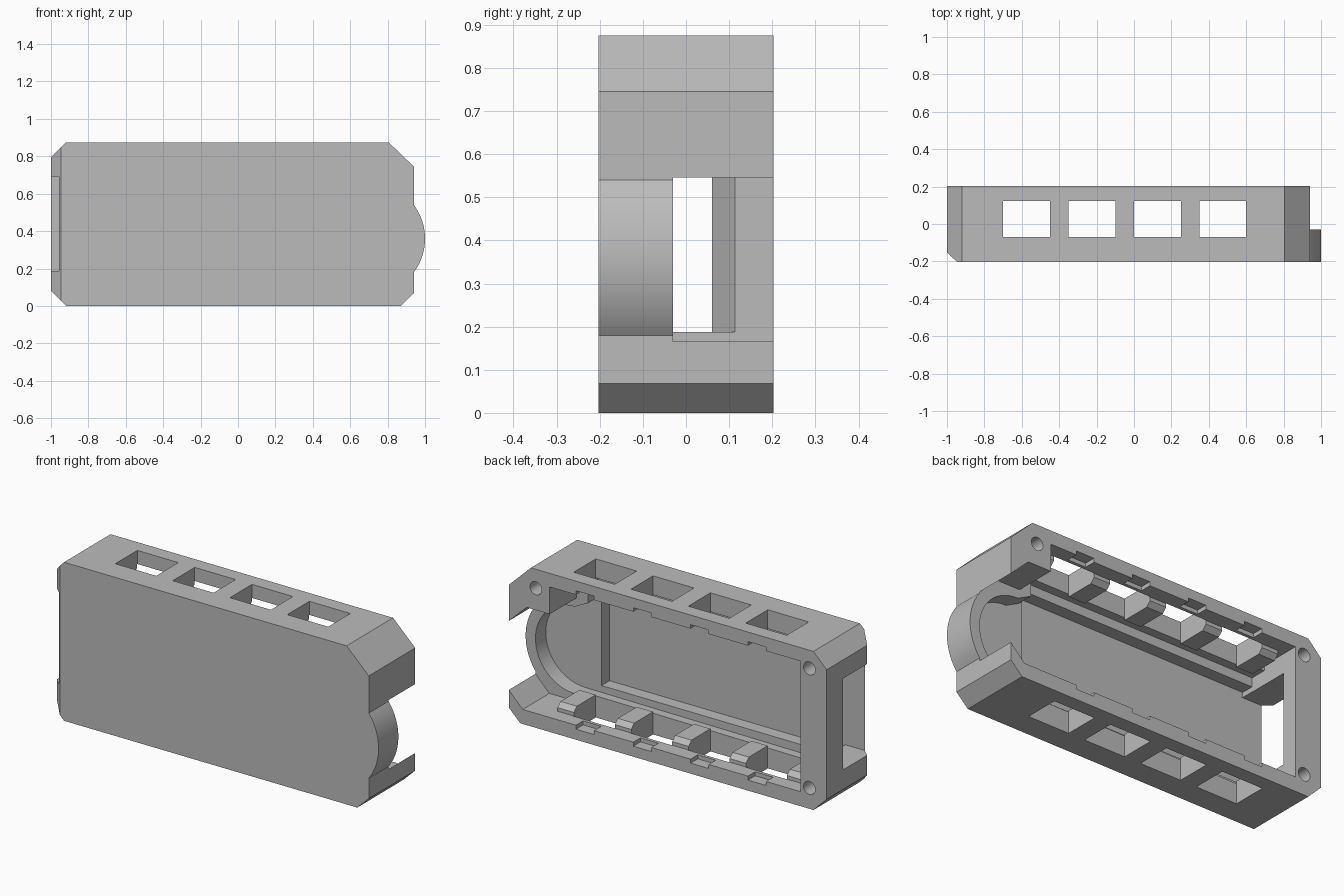
import bpy, bmesh, math

if "Cube" in bpy.data.objects:
    bpy.data.objects.remove(bpy.data.objects["Cube"])

grey = bpy.data.materials.new("plain grey")
grey.diffuse_color = (0.5, 0.5, 0.5, 1)
grey.use_nodes = True
grey.node_tree.nodes["Principled BSDF"].inputs["Base Color"].default_value = grey.diffuse_color


def prism(name, profile, lo, hi, axis="y"):
    """Extrude a 2D profile along an axis; profile is in the other two axes, in order."""
    def place(a, b, t):
        return {"x": (t, a, b), "y": (a, t, b), "z": (a, b, t)}[axis]
    bm = bmesh.new()
    face = bm.faces.new([bm.verts.new(place(a, b, lo)) for a, b in profile])
    ext = bmesh.ops.extrude_face_region(bm, geom=[face])
    offset = place(0, 0, hi - lo)
    bmesh.ops.translate(bm, vec=offset, verts=[v for v in ext["geom"] if isinstance(v, bmesh.types.BMVert)])
    bmesh.ops.recalc_face_normals(bm, faces=bm.faces)
    mesh = bpy.data.meshes.new(name)
    bm.to_mesh(mesh)
    bm.free()
    mesh.materials.append(grey)
    obj = bpy.data.objects.new(name, mesh)
    bpy.context.collection.objects.link(obj)
    return obj


def box(x0, x1, z0, z1):
    return [(x0, z0), (x1, z0), (x1, z1), (x0, z1)]


def arc(cx, cz, r, a0, a1, n):
    return [(cx + r * math.cos(a0 + (a1 - a0) * i / n),
             cz + r * math.sin(a0 + (a1 - a0) * i / n)) for i in range(n + 1)]


def cut(target, profile, lo, hi, axis="y"):
    cutter = prism("cutter", profile, lo, hi, axis)
    cutter.hide_render = True
    mod = target.modifiers.new("cut", "BOOLEAN")
    mod.operation, mod.solver, mod.object = "DIFFERENCE", "EXACT", cutter
    bpy.context.view_layer.objects.active = target
    bpy.ops.object.modifier_apply(modifier=mod.name)
    bpy.data.objects.remove(cutter)


# Outer shell: chamfered outline with a round bulge on the right
bulge = math.asin(0.18 / 0.30)
shell = prism("case_shell",
              [(-1, 0.08), (-0.92, 0), (0.87, 0), (0.94, 0.068)]
              + arc(0.70, 0.36, 0.30, -bulge, bulge, 24)
              + [(0.94, 0.745), (0.805, 0.875), (-0.92, 0.875), (-1, 0.795)], -0.2025, 0.2025)

# Chamfer on the left front edge
cut(shell, [(-1.055, -0.10), (-0.89, -0.255), (-1.1, -0.255)], -0.1, 1, "z")

# Main cavity, open at the back and through the right end
cut(shell, [(1.1, 0.165), (0.94, 0.165), (0.855, 0.08), (-0.84, 0.08), (-0.84, 0.80),
            (0.69, 0.80), (0.69, 0.65), (0.83, 0.65), (0.94, 0.546), (1.1, 0.546)], -0.03, 0.3)

# Middle pocket with a round end
cut(shell, [(-0.84, 0.11)] + arc(0.70, 0.36, 0.24, -math.pi / 2, math.pi / 2, 32)
    + [(0.62, 0.64), (0.62, 0.77), (-0.84, 0.77)], -0.12, 0)

# Deep panel recess behind the thin front
cut(shell, box(-0.839, 0.60, 0.157, 0.72), -0.19, -0.1)

# Left side window, splayed inside
cut(shell, [(-1.1, -0.191), (-0.82, -0.191), (-0.82, 0.127), (-0.92, 0.06), (-1.1, 0.06)],
    0.188, 0.692, "z")

# Four windows through top and bottom, each with clip notches in the rear rim
for x in (-0.575, -0.225, 0.125, 0.475):
    cut(shell, box(x - 0.125, x + 0.125, -0.1, 1), -0.07, 0.122)
    cut(shell, box(x - 0.055, x + 0.055, 0.058, 0.822), 0.14, 0.3)

# Screw holes in the rear rim
for x, z in ((-0.895, 0.775), (-0.895, 0.115), (0.775, 0.77)):
    cut(shell, arc(x, z, 0.036, 0, 2 * math.pi * 23 / 24, 23), 0.0, 0.3)

# Divider blocks between the windows, bottom and top
parts = [shell]
for x in (-0.75, -0.40, -0.05, 0.30, 0.65):
    for side, mirror in (("bottom", False), ("top", True)):
        prof = [(-0.07, 0.06), (0.12, 0.06), (0.12, 0.10), (0.095, 0.125), (-0.07, 0.125)]
        if mirror:
            prof = [(y, 0.88 - z) for y, z in prof]
        parts.append(prism(side + "_divider", prof, x - 0.05, x + 0.05, "x"))

# Smooth the round surfaces, keep edges sharp
bpy.ops.object.select_all(action="DESELECT")
for p in parts:
    p.select_set(True)
bpy.context.view_layer.objects.active = shell
bpy.ops.object.shade_smooth_by_angle(angle=math.radians(25))
